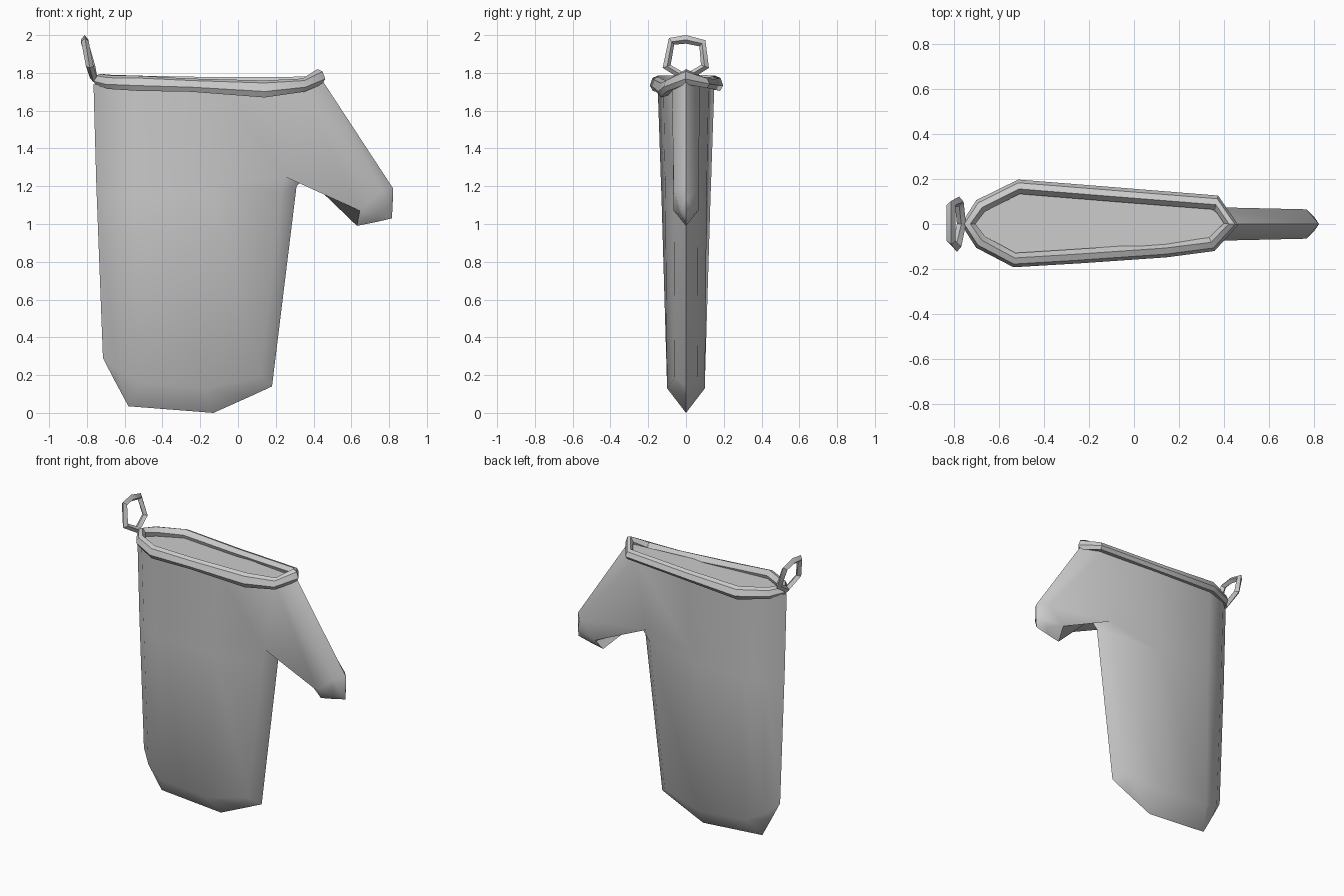
import bpy, bmesh
from mathutils import Vector

if "Cube" in bpy.data.objects:
    bpy.data.objects.remove(bpy.data.objects["Cube"])


def make(name, bm, angle=0.7):
    bmesh.ops.remove_doubles(bm, verts=bm.verts, dist=0.002)
    bmesh.ops.recalc_face_normals(bm, faces=bm.faces)
    me = bpy.data.meshes.new(name)
    bm.to_mesh(me)
    bm.free()
    ob = bpy.data.objects.new(name, me)
    bpy.context.collection.objects.link(ob)
    bpy.context.view_layer.objects.active = ob
    ob.select_set(True)
    bpy.ops.object.shade_smooth_by_angle(angle=angle)
    ob.select_set(False)
    return ob


def bridge(bm, a, b, skip=()):
    n = len(a)
    for i in range(n):
        if i not in skip:
            bm.faces.new((a[i], a[(i + 1) % n], b[(i + 1) % n], b[i]))


def tube(name, rings):
    bm = bmesh.new()
    loops = [[bm.verts.new(p) for p in r] for r in rings]
    for a, b in zip(loops, loops[1:] + loops[:1]):
        bridge(bm, a, b)
    return make(name, bm)


# Body: each half section runs left seam -> right seam as (x, half depth, z)
sections = [
    [(-.765, 0, 1.74), (-.67, .09, 1.73), (-.51, .15, 1.73), (-.08, .12, 1.73), (.33, .075, 1.73), (.44, 0, 1.77)],
    [(-.75, 0, 1.2), (-.66, .08, 1.2), (-.51, .132, 1.2), (-.12, .11, 1.2), (.25, .07, 1.25), (.36, 0, 1.25)],
    [(-.748, 0, 1.15), (-.66, .08, 1.15), (-.51, .13, 1.15), (-.12, .11, 1.15), (.23, .065, 1.17), (.31, 0, 1.2)],
    [(-.715, 0, .29), (-.64, .06, .22), (-.52, .1, .16), (-.17, .1, .13), (.12, .06, .19), (.18, 0, .14)],
    [(-.715, 0, .29), (-.65, 0, .165), (-.58, 0, .035), (-.13, 0, 0), (.06, 0, .085), (.18, 0, .14)],
]
bm = bmesh.new()
rings = []
for s in sections:
    pts = [(x, -y, z) for x, y, z in s] + [(x, y, z) for x, y, z in s[-2:0:-1]]
    rings.append([bm.verts.new(p) for p in pts])
for k, (a, b) in enumerate(zip(rings, rings[1:])):
    if k == 3:
        continue
    bridge(bm, a, b, skip=(4, 5) if k == 0 else ())
# Bottom closes onto a single seam
bridge(bm, rings[3], rings[4])
# Lining seen inside the cuff
bm.faces.new([bm.verts.new(v.co) for v in rings[0]])

# Thumb grows from the gap left in the right seam
t, b = rings[0], rings[1]
prev = [t[5], t[4], b[4], b[5], b[6], t[6]]
for top, up, low, bot, d in [((.82, 1.19), (.765, 1.18), (.645, 1.07), (.63, .99), .065),
                             ((.82, 1.13), (.80, 1.09), (.745, 1.045), (.73, 1.01), .03)]:
    pts = [(top[0], 0, top[1]), (up[0], -d, up[1]), (low[0], -d, low[1]),
           (bot[0], 0, bot[1]), (low[0], d, low[1]), (up[0], d, up[1])]
    ring = [bm.verts.new(p) for p in pts]
    bridge(bm, prev, ring)
    prev = ring
tip = bm.verts.new((.815, 0, 1.03))
for i in range(6):
    bm.faces.new((prev[i], prev[(i + 1) % 6], tip))
body = make("mitt_body", bm, 0.9)

# Cuff: rolled hem, path point + half height
path = [(-.735, 0, 1.765, .03), (-.68, -.08, 1.75, .035), (-.53, -.16, 1.745, .04), (-.25, -.143, 1.735, .035),
        (.14, -.116, 1.715, .045), (.345, -.09, 1.735, .035), (.43, 0, 1.78, .04),
        (.365, .095, 1.75, .03), (-.1, .132, 1.745, .032), (-.51, .165, 1.745, .04), (-.68, .08, 1.755, .035)]
hem = []
n = len(path)
for i, (x, y, z, h) in enumerate(path):
    tan = Vector(path[(i + 1) % n][:2]) - Vector(path[i - 1][:2])
    out = Vector((tan.y, -tan.x, 0)).normalized()
    c, up = Vector((x, y, z)), Vector((0, 0, h))
    hem.append([c + out * (.032 * a) + up * e for a, e in
                [(1, -.3), (.55, .7), (-.3, 1), (-1, .2), (-.6, -.8), (.5, -1)]])
tube("cuff_hem", hem)

# Hanging loop
path = [(-.765, 0, 1.775), (-.785, -.1, 1.835), (-.81, -.075, 1.965), (-.812, .0, 1.975),
        (-.81, .085, 1.955), (-.775, .098, 1.835)]
mid = Vector((-.79, 0, 1.87))
loop = []
for p in path:
    p = Vector(p)
    d = (p - mid)
    d.x = 0
    d.normalize()
    side = Vector((.02, 0, 0))
    loop.append([p + d * .025, p + side, p - d * .02, p - side])
tube("hanging_loop", loop)
